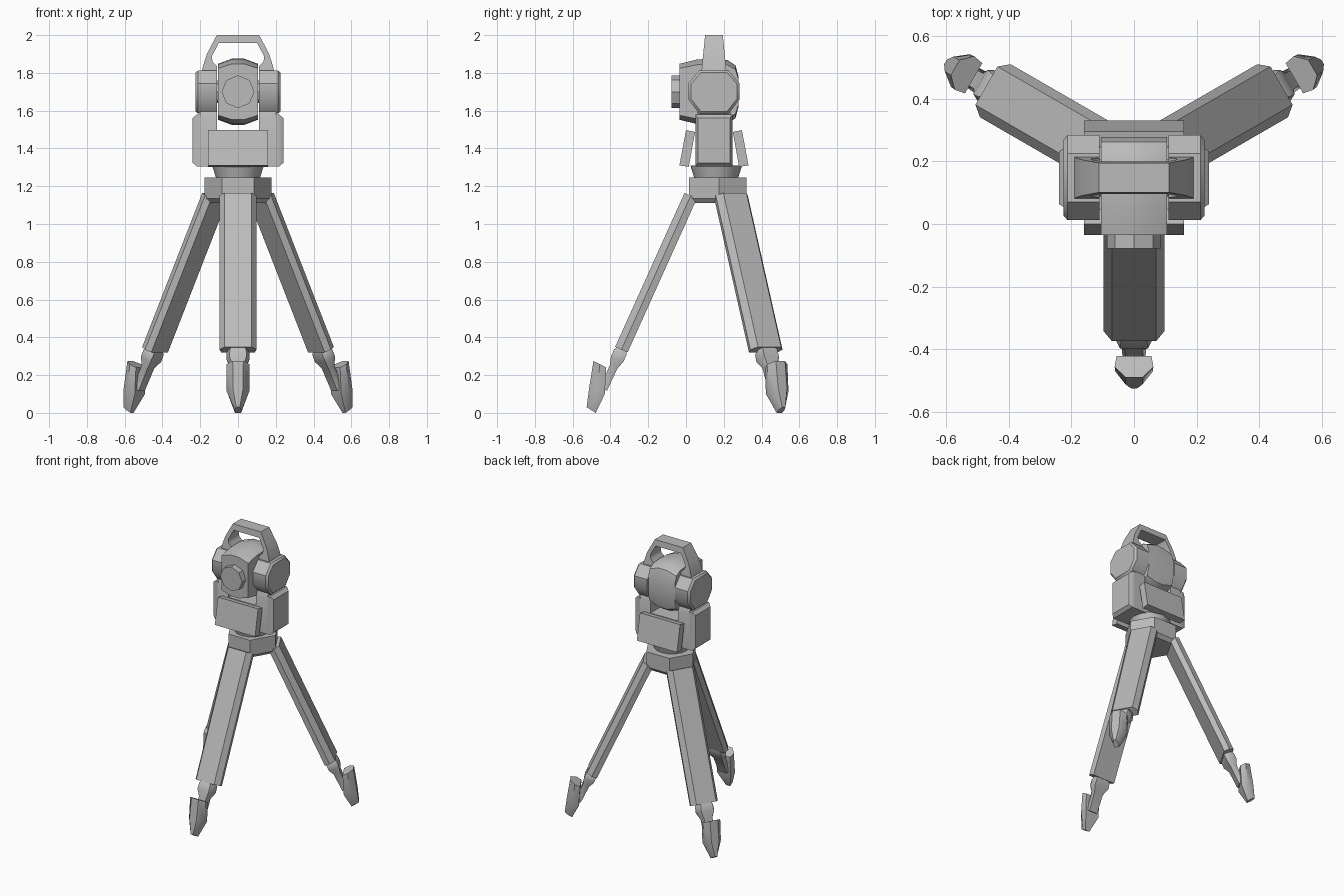
import bpy, bmesh, math
from mathutils import Vector, Matrix

cube = bpy.data.objects.get("Cube")
if cube:
    bpy.data.objects.remove(cube, do_unlink=True)

CY = 0.17      # tripod centre along y
HY = 0.148     # instrument centre along y
HZ = 1.70      # telescope axis height

grey = bpy.data.materials.new("plain_grey")
grey.use_nodes = True
COLOUR = (0.5, 0.5, 0.5, 1)
grey.diffuse_color = COLOUR
grey.node_tree.nodes["Principled BSDF"].inputs["Base Color"].default_value = COLOUR


def loft(name, rings, turn=0):
    """Skin a list of equal-length rings, cap both ends, turn about the tripod axis."""
    bm = bmesh.new()
    rows = [[bm.verts.new(p) for p in ring] for ring in rings]
    n = len(rows[0])
    for a, b in zip(rows, rows[1:]):
        for i in range(n):
            j = (i + 1) % n
            bm.faces.new((a[i], a[j], b[j], b[i]))
    bm.faces.new(rows[0])
    bm.faces.new(rows[-1])
    bmesh.ops.recalc_face_normals(bm, faces=bm.faces)
    pivot = Vector((0, CY, 0))
    bmesh.ops.rotate(bm, verts=bm.verts, cent=pivot, matrix=Matrix.Rotation(turn, 3, "Z"))
    mesh = bpy.data.meshes.new(name)
    bm.to_mesh(mesh)
    bm.free()
    obj = bpy.data.objects.new(name, mesh)
    bpy.context.collection.objects.link(obj)
    mesh.materials.append(grey)
    bpy.ops.object.select_all(action="DESELECT")
    obj.select_set(True)
    bpy.context.view_layer.objects.active = obj
    bpy.ops.object.shade_smooth_by_angle(angle=math.radians(38))
    return obj


def flat_ring(outer, inner, w, k_out=0.72, k_in=0.9):
    """Six-sided section between an outer and an inner (y, z) point."""
    (yo, zo), (yi, zi) = outer, inner
    ym, zm = (yo + yi) / 2, (zo + zi) / 2
    return [(-w * k_out, yo, zo), (w * k_out, yo, zo), (w, ym, zm),
            (w * k_in, yi, zi), (-w * k_in, yi, zi), (-w, ym, zm)]


def mirrored(half, centre):
    """Close a half outline of (a, b) points by reflecting a about the centre."""
    return half + [(2 * centre - a, b) for a, b in reversed(half)]


# Tripod legs: beam, swivel knob with stem, and pointed foot
top, bottom = Vector((0.025, 1.15)), Vector((-0.342, 0.335))
along = (bottom - top).normalized()
out = Vector((along.y, -along.x))


def leg_ring(t, w, h):
    p = bottom + along * t
    return flat_ring(p + out * h, p - out * h, w)


length = (bottom - top).length
for side, turn in (("front", 0), ("left", math.tau / 3), ("right", -math.tau / 3)):
    loft(side + "_leg", [leg_ring(-length, 0.098, 0.036), leg_ring(0, 0.098, 0.036)], turn)
    loft(side + "_knob", [leg_ring(t, w, h) for t, w, h in (
        (-0.01, 0.045, 0.025), (0.015, 0.06, 0.036), (0.055, 0.062, 0.036),
        (0.1, 0.04, 0.022), (0.23, 0.036, 0.02))], turn)
    loft(side + "_foot", [
        flat_ring((-0.49, 0.275), (-0.422, 0.24), 0.062, 0.45),
        flat_ring((-0.513, 0.13), (-0.43, 0.1), 0.06, 0.45),
        flat_ring((-0.526, 0.03), (-0.478, 0), 0.018, 0.5)], turn)

# Three-cornered tripod head, its flats facing the legs
corners = []
for k in range(3):
    spin = Matrix.Rotation(k * math.tau / 3, 3, "Z")
    corners += [spin @ Vector((x, -0.155, 0)) for x in (-0.085, 0.085)]
loft("tripod_head", [[c * s + Vector((0, CY, z)) for c in corners]
                     for z, s in ((1.245, 1), (1.135, 1), (1.11, 0.86))])


def disc(r, z, sides=16):
    return [(r * math.cos(i * math.tau / sides), CY - 0.01 + r * math.sin(i * math.tau / sides), z)
            for i in range(sides)]


loft("neck", [disc(0.115, 1.24), disc(0.137, 1.31)])

# Instrument body between the two yoke arms
loft("body", [[(x, y, z) for x, y in ((-0.13, 0.05), (0.13, 0.05), (0.13, 0.246), (-0.13, 0.246))]
              for z in (1.305, 1.49)])

# Yoke arms with raised lower cover and round upper cover
arm = mirrored([(0.05, 1.305), (0.05, 1.56), (0.062, 1.595), (0.012, 1.66),
                (0.012, 1.745), (0.07, 1.812)], HY)
cover = mirrored([(0.05, 1.305), (0.05, 1.58)], HY)
hub = mirrored([(0.07, 1.585), (0.012, 1.66), (0.012, 1.745), (0.07, 1.812)], HY)


def outline(points, x, s, centre_z):
    return [(x, HY + (y - HY) * s, centre_z + (z - centre_z) * s) for y, z in points]


for side, m in (("left", 1), ("right", -1)):
    loft(side + "_yoke_arm", [outline(arm, m * x, 1, HZ) for x in (0.11, 0.2)])
    loft(side + "_lower_cover", [outline(cover, m * x, s, 1.44)
                                 for x, s in ((0.195, 1), (0.218, 1), (0.24, 0.86))])
    loft(side + "_hub_cover", [outline(hub, m * x, s, HZ)
                               for x, s in ((0.195, 1), (0.212, 1), (0.225, 0.9))])

# Tilted control panels, front and back
panel = [(-0.035, 1.31), (0, 1.497), (0.048, 1.487), (0.015, 1.303)]
loft("front_panel", [[(x, y, z) for y, z in panel] for x in (-0.16, 0.16)])
loft("back_panel", [[(x, 2 * HY - y, z) for y, z in panel] for x in (-0.16, 0.16)])

# Telescope: vaulted barrel, axle and lens
vault = [(-1, 0.84), (-0.3, 1), (0.3, 1), (1, 0.84)]
section = vault + [(x, -z) for x, z in reversed(vault)]
loft("telescope", [[(0.106 * x, y, HZ + h * z) for x, z in section] for y, h in (
    (-0.035, 0.148), (0.06, 0.171), (0.15, 0.176), (0.22, 0.168), (0.262, 0.14), (0.278, 0.08))])


def octagon(r):
    return [(r * math.cos(i * math.tau / 8), r * math.sin(i * math.tau / 8)) for i in range(8)]


loft("axle", [[(x, HY + a, HZ + b) for a, b in octagon(0.06)] for x in (-0.12, 0.12)])
loft("lens", [[(a, y, HZ + b) for a, b in octagon(0.087)] for y in (-0.03, -0.078)])

# Carrying handle: arch of rings from one arm over to the other, narrower at the top
arch = [((0.193, 1.8), (0.11, 1.8)), ((0.191, 1.812), (0.11, 1.835)),
        ((0.178, 1.86), (0.135, 1.86)), ((0.165, 1.9), (0.139, 1.887)),
        ((0.112, 2.0), (0.102, 1.957))]
arch += [((-a, b), (-c, d)) for (a, b), (c, d) in reversed(arch)]


def handle_ring(outer, inner):
    ring = []
    for (x, z), signs in ((outer, (-1, 1)), (inner, (1, -1))):
        half = 0.047 + (2 - z) * 0.1
        ring += [(x, HY + s * half, z) for s in signs]
    return ring


loft("handle", [handle_ring(o, i) for o, i in arch])
